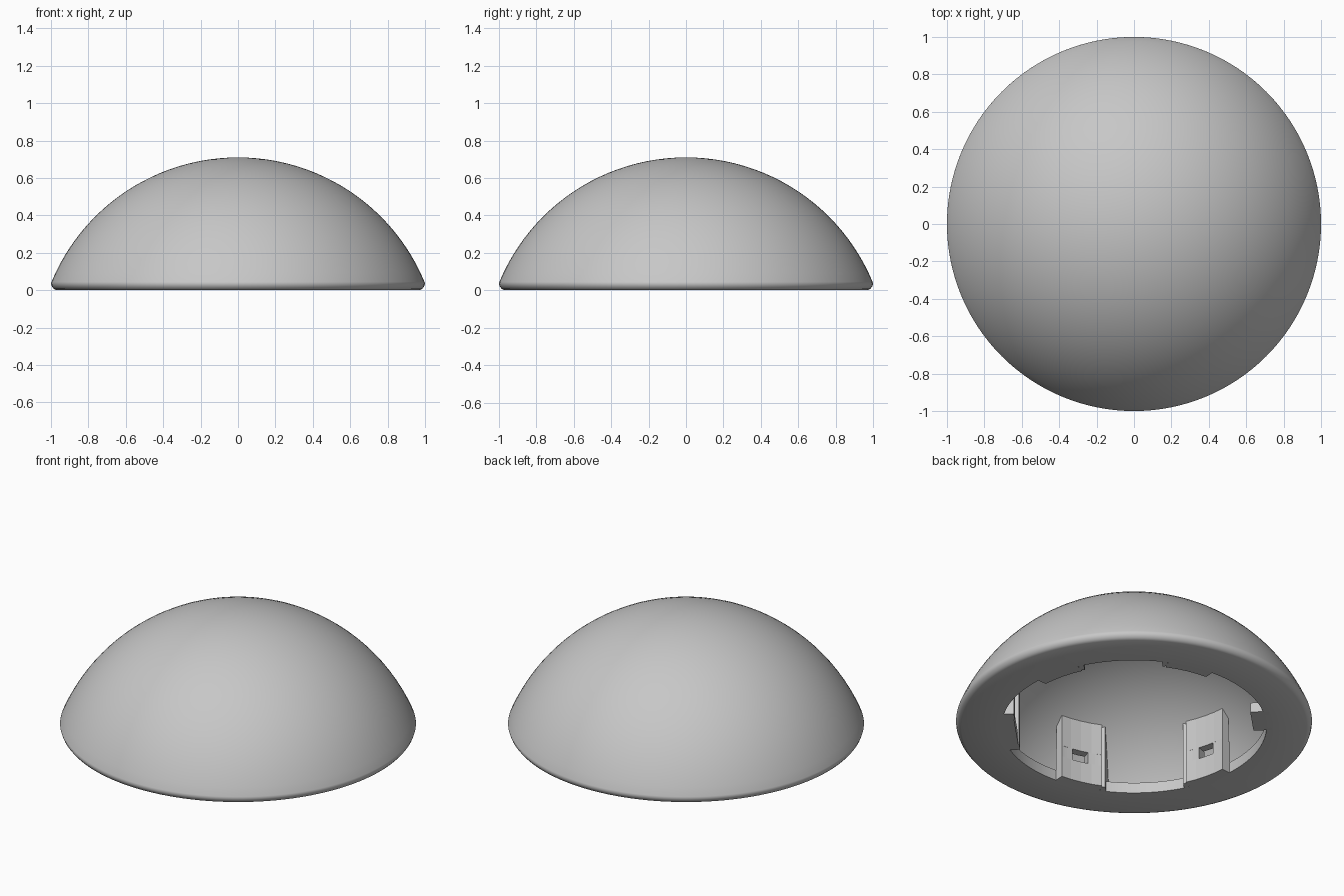
import bpy, bmesh, math
from mathutils import Vector, Matrix

if "Cube" in bpy.data.objects:
    bpy.data.objects.remove(bpy.data.objects["Cube"])

grey = bpy.data.materials.new("light_grey")
grey.use_nodes = True
colour = (0.57, 0.57, 0.57, 1)
grey.diffuse_color = colour
grey.node_tree.nodes["Principled BSDF"].inputs["Base Color"].default_value = colour

CENTRE_Z = -0.37
OUTER, INNER = 1.08, 1.03
HOLE = 0.745
RING = 0.065


def finish(name, bm, turn=0):
    """Turn the mesh about z, then link it as a named object."""
    bmesh.ops.recalc_face_normals(bm, faces=bm.faces)
    bm.transform(Matrix.Rotation(math.radians(turn), 4, 'Z'))
    mesh = bpy.data.meshes.new(name)
    bm.to_mesh(mesh)
    bm.free()
    mesh.materials.append(grey)
    ob = bpy.data.objects.new(name, mesh)
    bpy.context.collection.objects.link(ob)
    return ob


def prism(bm, points, along):
    """Extrude a flat polygon along a vector into a solid."""
    face = bm.faces.new([bm.verts.new(p) for p in points])
    new = bmesh.ops.extrude_face_region(bm, geom=[face], use_keep_orig=True)["geom"]
    verts = [g for g in new if isinstance(g, bmesh.types.BMVert)]
    bmesh.ops.translate(bm, verts=verts, vec=Vector(along))


def arc_block(bm, a0, a1, r0, r1, z0, z1, steps=4):
    """Curved block between two angles, radii and heights."""
    angles = [math.radians(a0 + (a1 - a0) * i / steps) for i in range(steps + 1)]
    loop = [(r0 * math.cos(a), r0 * math.sin(a), z0) for a in angles]
    loop += [(r1 * math.cos(a), r1 * math.sin(a), z0) for a in reversed(angles)]
    prism(bm, loop, (0, 0, z1 - z0))


def sphere_arc(radius, z_start, steps):
    """Profile points on a sphere from a height up to the pole."""
    a0 = math.asin((z_start - CENTRE_Z) / radius)
    angles = [a0 + (math.pi / 2 - a0) * i / steps for i in range(steps + 1)]
    return [(radius * math.cos(a), CENTRE_Z + radius * math.sin(a)) for a in angles]


# Dome shell with a rounded rim and a flat ring underneath
profile = list(reversed(sphere_arc(OUTER, 0.045, 24)))
profile += [(1.0, 0.035), (0.995, 0.02), (0.985, 0.007), (0.97, 0),
            (HOLE, 0), (HOLE, RING)]
profile += sphere_arc(INNER, RING, 24)
bm = bmesh.new()
verts = [bm.verts.new((r, 0, z)) for r, z in profile]
edges = [bm.edges.new(pair) for pair in zip(verts, verts[1:])]
bmesh.ops.spin(bm, geom=verts + edges, cent=(0, 0, 0), axis=(0, 0, 1),
               angle=math.tau, steps=128, use_duplicate=False)
bmesh.ops.remove_doubles(bm, verts=bm.verts, dist=0.0005)
dome = finish("dome_shell", bm)
bpy.context.view_layer.objects.active = dome
dome.select_set(True)
bpy.ops.object.shade_smooth_by_angle(angle=math.radians(35))

# Radial rib side profile, reaching out into the shell
RIB = [(0.66, 0), (0.76, 0), (0.93, 0.04), (0.85, 0.24), (0.69, 0.42), (0.66, 0.42)]


def ribs(bm, offset, width):
    for side in (-1, 1):
        t = side * offset - width / 2
        prism(bm, [(r, t, z) for r, z in RIB], (0, width, 0))


def tab(bm, half_width):
    prism(bm, [(0.665, -half_width, 0), (0.77, -half_width, 0),
               (0.77, half_width, 0), (0.665, half_width, 0)], (0, 0, RING - 0.005))


# Front clip: wide tab between two ribs
bm = bmesh.new()
tab(bm, 0.2)
ribs(bm, 0.17, 0.065)
finish("front_clip", bm, -45)

# Back clip: narrow tab
bm = bmesh.new()
tab(bm, 0.105)
finish("back_tab", bm, 135)

# Side clips: a rib and a windowed curved wall on each side of a recess
for name, turn in (("left_clip", 45), ("right_clip", 225)):
    bm = bmesh.new()
    ribs(bm, 0.235, 0.03)
    for side in (-1, 1):
        lo, hi = 20 * side, 41 * side
        win_lo, win_hi = 27 * side, 35 * side
        for a0, a1, z0, z1 in ((lo, hi, 0, 0.13), (lo, hi, 0.2, 0.395),
                               (lo, win_lo, 0.13, 0.2), (win_hi, hi, 0.13, 0.2)):
            arc_block(bm, a0, a1, 0.69, 0.748 if z1 < 0.3 else 0.74, z0, z1)
    finish(name, bm, turn)
